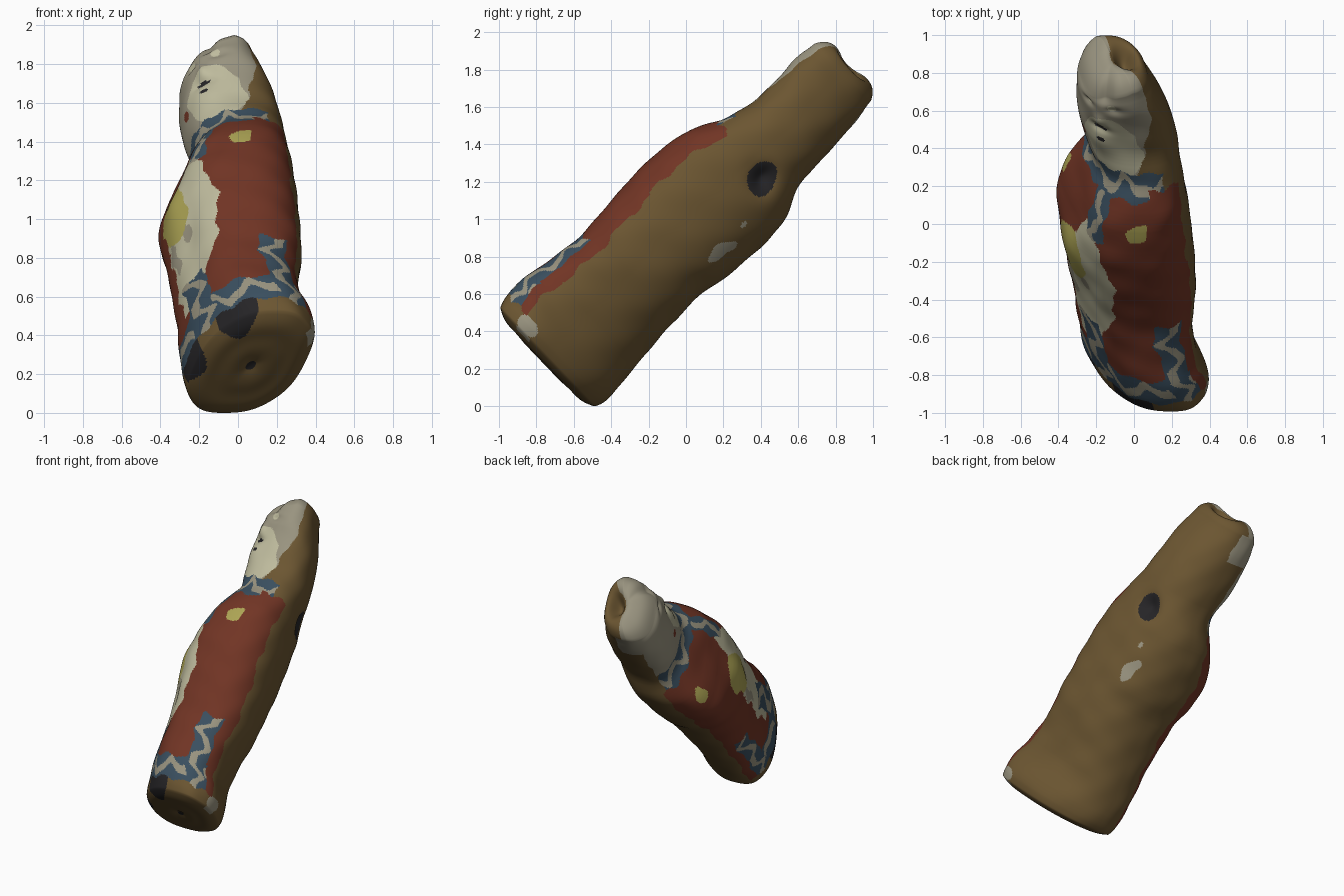
import bpy, bmesh, math
from mathutils import Vector

if "Cube" in bpy.data.objects:
    bpy.data.objects.remove(bpy.data.objects["Cube"])

# ---- materials (linear colours) ----
COLOURS = [
    ("bare_wood", (0.148, 0.092, 0.031)),
    ("red_coat", (0.165, 0.035, 0.018)),
    ("blue_trim", (0.042, 0.078, 0.115)),
    ("cream_paint", (0.520, 0.500, 0.340)),
    ("grey_paint", (0.320, 0.295, 0.215)),
    ("yellow_paint", (0.420, 0.375, 0.090)),
    ("black_paint", (0.019, 0.018, 0.020)),
]
WOOD, RED, BLUE, CREAM, GREY, YELLOW, BLACK = range(7)
mats = []
for name, c in COLOURS:
    m = bpy.data.materials.new(name)
    m.diffuse_color = (*c, 1)
    m.use_nodes = True
    m.node_tree.nodes["Principled BSDF"].inputs["Base Color"].default_value = m.diffuse_color
    mats.append(m)

# ---- leaning log: t runs along the axis, v towards the carved front ----
ORIGIN = Vector((0, -0.75, 0.27))
AXIS = Vector((0, 0.7225, 0.691))
FRONT = Vector((0, -0.691, 0.7225))
END = 2.20

LEFT = [(0, -.25), (.1, -.27), (.3, -.30), (.45, -.31), (.7, -.35), (.95, -.385), (1.12, -.39),
        (1.28, -.36), (1.42, -.30), (1.56, -.225), (1.7, -.27), (1.85, -.30), (2.1, -.30), (2.2, -.28)]
RIGHT = [(0, .385), (.1, .385), (.26, .315), (.45, .30), (.7, .325), (.95, .315), (1.3, .28),
         (1.59, .24), (1.75, .22), (1.96, .17), (2.1, .11), (2.2, .06)]
FACE = [(0, .365), (.16, .39), (.4, .35), (.6, .335), (.85, .36), (1.12, .382), (1.37, .352),
        (1.56, .262), (1.73, .213), (1.93, .213), (2.08, .23), (2.2, .215)]
BACK = [(0, -.385), (.07, -.40), (.42, -.358), (.72, -.336), (.86, -.332), (.96, -.362), (1.23, -.378),
        (1.42, -.365), (1.6, -.275), (1.9, -.255), (2.1, -.235), (2.2, -.215)]
SKEW = [(0, .36), (.4, .25), (.8, .15), (1.3, .15), (2.2, .22)]


def linear(tab, t):
    if t <= tab[0][0]:
        return tab[0][1]
    for (a, p), (b, q) in zip(tab, tab[1:]):
        if t <= b:
            return p + (q - p) * (t - a) / (b - a)
    return tab[-1][1]


def curve(tab, t):
    return sum(linear(tab, t + d) for d in (-.05, -.025, 0, .025, .05)) / 5


def adiff(a, b):
    return (a - b + 180) % 360 - 180


def oval(t, th, t0, th0, rt, rth):
    return ((t - t0) / rt) ** 2 + (adiff(th, th0) / rth) ** 2


# dents and swellings: t, angle, t radius, angle radius, amount
BUMPS = [
    (.72, 150, .45, 24, -.12),    # flattened chest panel
    (1.28, 168, .20, 24, -.11),   # flattened upper chest
    (.96, 160, .13, 17, .07),     # raised belly patch
    (1.16, 212, .25, 22, .09),    # elbow side
    (.08, 55, .12, 20, -.05),     # front corner of the base
    (1.495, 343, .07, 13, -.20),  # knot hole
    (1.90, 130, .025, 14, -.08),  # mouth
    (1.97, 128, .05, 9, .09),     # nose
    (1.80, 130, .07, 22, .05),    # beard
    (2.08, 105, .03, 12, -.07), (2.08, 152, .03, 12, -.07),  # eye sockets
    (2.20, 118, .07, 14, -.15),   # brow notch
    (1.56, 120, .05, 40, -.04),   # neck groove
    (.08, 124, .06, 16, .03), (.08, 182, .06, 14, .03),      # shoes
]


def section(t, th, rho=1.0, shift=0.0):
    r = math.radians(th)
    c, s = math.cos(r), math.sin(r)
    p = 0.85
    c, s = math.copysign(abs(c) ** p, c), math.copysign(abs(s) ** p, s)
    xl, xr, vf, vb = (curve(q, t) for q in (LEFT, RIGHT, FACE, BACK))
    half, b, k = (xr - xl) / 2, (vf - vb) / 2, curve(SKEW, t)
    a = math.sqrt(max(half * half - (k * b) ** 2, .001))
    f = 1 + sum(w * math.exp(-oval(t, th, t0, h0, rt, rh)) for t0, h0, rt, rh, w in BUMPS)
    # gentle hand-carved unevenness
    f += .007 * math.sin(17 * t + 3 * r) * math.sin(5 * r + 6 * t) + .004 * math.sin(31 * t - 4 * r)
    f -= .03 * max(0, 1 - t / .06) ** 2
    # the head end slopes away on the face side
    slope = min(max((t - 1.95) / .25, 0), 1)
    shift -= .10 * slope * slope * max(0, math.cos(math.radians(th - 165))) * rho
    v = b * s * f * rho
    x = (xl + xr) / 2 + a * c * f * rho + k * v
    return ORIGIN + AXIS * (t + shift) + FRONT * ((vf + vb) / 2 + v) + Vector((x, 0, 0))


def trim(along, across):
    # blue band with a wavy light scroll; across runs -1..1
    return GREY if abs(across - .5 * math.sin(along) - .15 * math.sin(2.3 * along)) < .36 else BLUE


def paint(t, th):
    # wobble makes painted borders look brushed
    w = th + 2 * math.sin(23 * t) + 1.2 * math.sin(51 * t)
    tw = t + .012 * math.sin(th * .21)
    # knot hole, worn spots
    if oval(t, th, 1.495, 343, .095, 15) < 1:
        return BLACK
    if oval(t, w, 1.07, 321, .09, 7) < 1 or oval(t, th, 1.25, 327, .02, 2.5) < 1:
        return GREY
    if oval(t, th, .04, 28, .045, 13) < 1:
        return GREY
    # shoes
    if tw < .08:
        return BLACK if 104 < th < 146 or 170 < th < 200 else WOOD
    # head
    if tw > 1.63:
        if oval(t, th, 1.90, 130, .012, 11) < 1 or oval(t, th, 1.83, 128, .012, 6) < 1:
            return BLACK
        if oval(t, th, 1.78, 168, .03, 6) < 1:
            return RED
        if w < max(92 - 85 * (t - 1.65), 50) or w > (280 if t > 2.0 else 242):
            return WOOD
        if oval(t, w, 1.79, 121, .21, 37) < 1 or min(oval(t, th, 2.1, h, .03, 7) for h in (108, 150)) < 1:
            return CREAM
        return GREY
    # collar and front placket
    if tw > (1.53 if w < 85 else 1.48):
        return trim(th * .13, (tw - 1.555) / .075) if 64 < w < 236 else WOOD
    mid = 130 + 30 * (t - 1.25)
    if tw > 1.2 and abs(w - mid) < 11:
        return trim(t * 32, (w - mid) / 11)
    if not (35 if t < 1 else 38) < w < 244:
        return WOOD
    # painted shoulder badges and belly patch
    if min(oval(tw, w, 1.30, h, .055, 8) for h in (89, 205)) < 1:
        return YELLOW
    if oval(t, w, .95, 164, .175, 20) < 1:
        return YELLOW
    if oval(t, w, .77, 150, .05, 7) < 1 or oval(t, w, .70, 174, .11, 5) < 1:
        return GREY
    # upright trims on both coat edges
    for lo, hi, top in ((54, 84, .59), (141, 173, .48), (205, 230, .55)):
        if lo < w < hi and tw < top:
            return trim(t * 30, (w - (lo + hi) / 2) / ((hi - lo) / 2))
    # hem
    if tw < .24 and 50 < w < 230:
        return trim(th * .14, (tw - .16) / .08)
    # shirt between the coat edges
    if 109 + 170 * (t - .85) ** 2 < w < 180 - 110 * max(0, t - .95) and .3 < t < 1.28:
        return CREAM
    return RED


# ---- carved figure: base cap, body and hollowed top cap in one skin ----
def hollow(rho, th):
    # distance from the off-centre hollow in the head end
    r = math.radians(th)
    return math.hypot(rho * math.cos(r) - .34, rho * math.sin(r) + .05)


NU, NV = 300, 270
rings = []  # (t, rho, shift)
for i in range(1, 25):
    q = i / 24
    rings.append((0, q, -.035 * (1 - q ** 6) + .015 * math.exp(-(q / .12) ** 2) + .002 * math.sin(q * 14)))
body_start = len(rings) - 1
for i in range(1, NV + 1):
    rings.append((END * i / NV, 1.0, 0.0))
body_end = len(rings) - 1
for i in range(23, 0, -1):
    q = i / 24
    rings.append((END, q, .07 * (1 - q ** 6)))

bm = bmesh.new()
grid = []
for i, (t, rho, sh) in enumerate(rings):
    row = []
    for j in range(NU):
        th = 360 * j / NU
        dip = .11 * math.exp(-(hollow(rho, th) / .33) ** 2) if i > body_end else 0
        row.append(bm.verts.new(section(t, th, rho, sh - dip)))
    grid.append(row)
for i in range(len(rings) - 1):
    t = (rings[i][0] + rings[i + 1][0]) / 2
    rho = (rings[i][1] + rings[i + 1][1]) / 2
    for j in range(NU):
        k = (j + 1) % NU
        f = bm.faces.new((grid[i][j], grid[i][k], grid[i + 1][k], grid[i + 1][j]))
        th = 360 * (j + .5) / NU
        if i < body_start:      # underside of the base
            shoe = rho > .66 + .0008 * (th - 125) ** 2 or rho > .80 + .001 * (th - 184) ** 2
            spot = rho > .9 and 18 < th < 38
            f.material_index = BLACK if rho < .1 or shoe else GREY if spot else WOOD
        elif i >= body_end:     # hollow end of the log
            painted = hollow(rho, th) > .42 and (50 < th < 268 or rho < .3)
            f.material_index = GREY if painted else WOOD
        else:
            f.material_index = paint(t, th)
for ring, mat in ((grid[0], BLACK), (grid[-1], WOOD)):
    bm.faces.new(ring).material_index = mat
bmesh.ops.recalc_face_normals(bm, faces=bm.faces)

mesh = bpy.data.meshes.new("carved_figure")
bm.to_mesh(mesh)
bm.free()
for m in mats:
    mesh.materials.append(m)
figure = bpy.data.objects.new("carved_figure", mesh)
bpy.context.collection.objects.link(figure)

# rest on the ground
low = min(v.co.z for v in mesh.vertices)
for v in mesh.vertices:
    v.co.z -= low

bpy.context.view_layer.objects.active = figure
figure.select_set(True)
bpy.ops.object.shade_smooth_by_angle(angle=math.radians(50))
